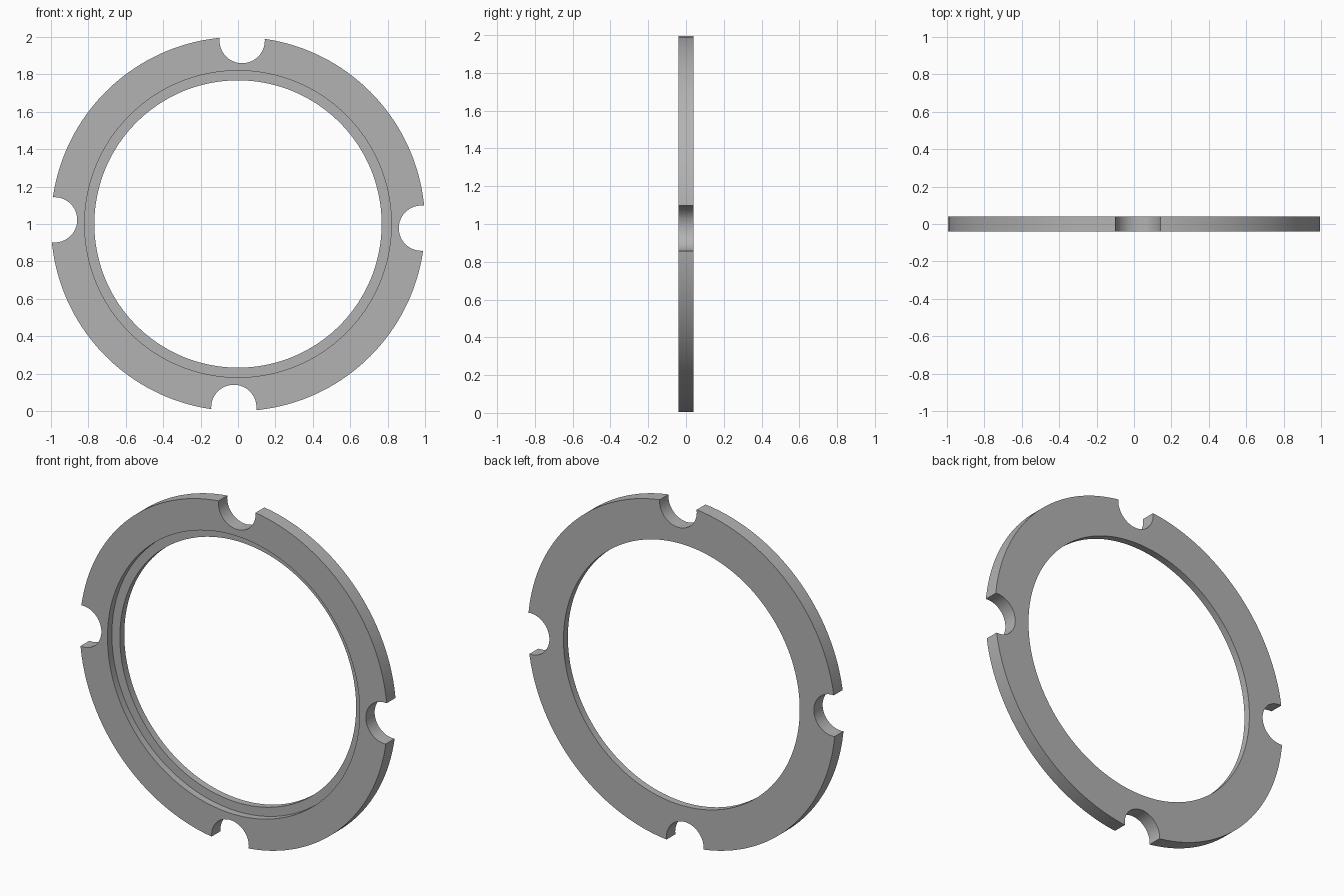
import bpy, bmesh, math
from mathutils import Matrix, Vector

if "Cube" in bpy.data.objects:
    bpy.data.objects.remove(bpy.data.objects["Cube"], do_unlink=True)

OUTER, STEP, INNER = 1.0, 0.82, 0.768
HALF = 0.041          # half thickness
FLOOR = 0.0           # y of the recessed shelf
NOTCH_R, NOTCH_DIST, NOTCH_TURN = 0.121, 0.981, math.radians(1.3)
CENTRE = Vector((0, 0, 1))

grey = bpy.data.materials.new("plain grey")
grey.use_nodes = True
colour = (0.45, 0.45, 0.45, 1)
grey.diffuse_color = colour
grey.node_tree.nodes["Principled BSDF"].inputs["Base Color"].default_value = colour


def add_object(name, bm):
    bmesh.ops.recalc_face_normals(bm, faces=bm.faces)
    mesh = bpy.data.meshes.new(name)
    bm.to_mesh(mesh)
    bm.free()
    mesh.materials.append(grey)
    obj = bpy.data.objects.new(name, mesh)
    bpy.context.collection.objects.link(obj)
    return obj


# Ring: stepped section turned about the y axis
bm = bmesh.new()
section = [(OUTER, -HALF), (OUTER, HALF), (INNER, HALF),
           (INNER, FLOOR), (STEP, FLOOR), (STEP, -HALF)]
verts = [bm.verts.new((r, y, 1)) for r, y in section]
edges = [bm.edges.new((v, verts[i - 1])) for i, v in enumerate(verts)]
bmesh.ops.spin(bm, geom=verts + edges, cent=CENTRE, axis=(0, 1, 0),
               angle=math.tau, steps=160, use_merge=True)
bmesh.ops.remove_doubles(bm, verts=bm.verts, dist=0.0001)
ring = add_object("slotted_ring", bm)

# Four round notches in the rim, all turned slightly clockwise
bm = bmesh.new()
for i in range(4):
    a = i * math.pi / 2 - NOTCH_TURN
    spot = CENTRE + NOTCH_DIST * Vector((math.cos(a), 0, math.sin(a)))
    bmesh.ops.create_cone(bm, cap_ends=True, segments=64, radius1=NOTCH_R,
                          radius2=NOTCH_R, depth=HALF * 4,
                          matrix=Matrix.Translation(spot) @ Matrix.Rotation(math.pi / 2, 4, 'X'))
cutter = add_object("notch_cutter", bm)
cutter.hide_render = True

cut = ring.modifiers.new("notches", 'BOOLEAN')
cut.operation = 'DIFFERENCE'
cut.solver = 'EXACT'
cut.object = cutter
bpy.context.view_layer.objects.active = ring
ring.select_set(True)
bpy.ops.object.modifier_apply(modifier=cut.name)
bpy.data.objects.remove(cutter, do_unlink=True)

# Smooth curved walls, crisp rims
bpy.ops.object.shade_smooth_by_angle(angle=math.radians(30))
